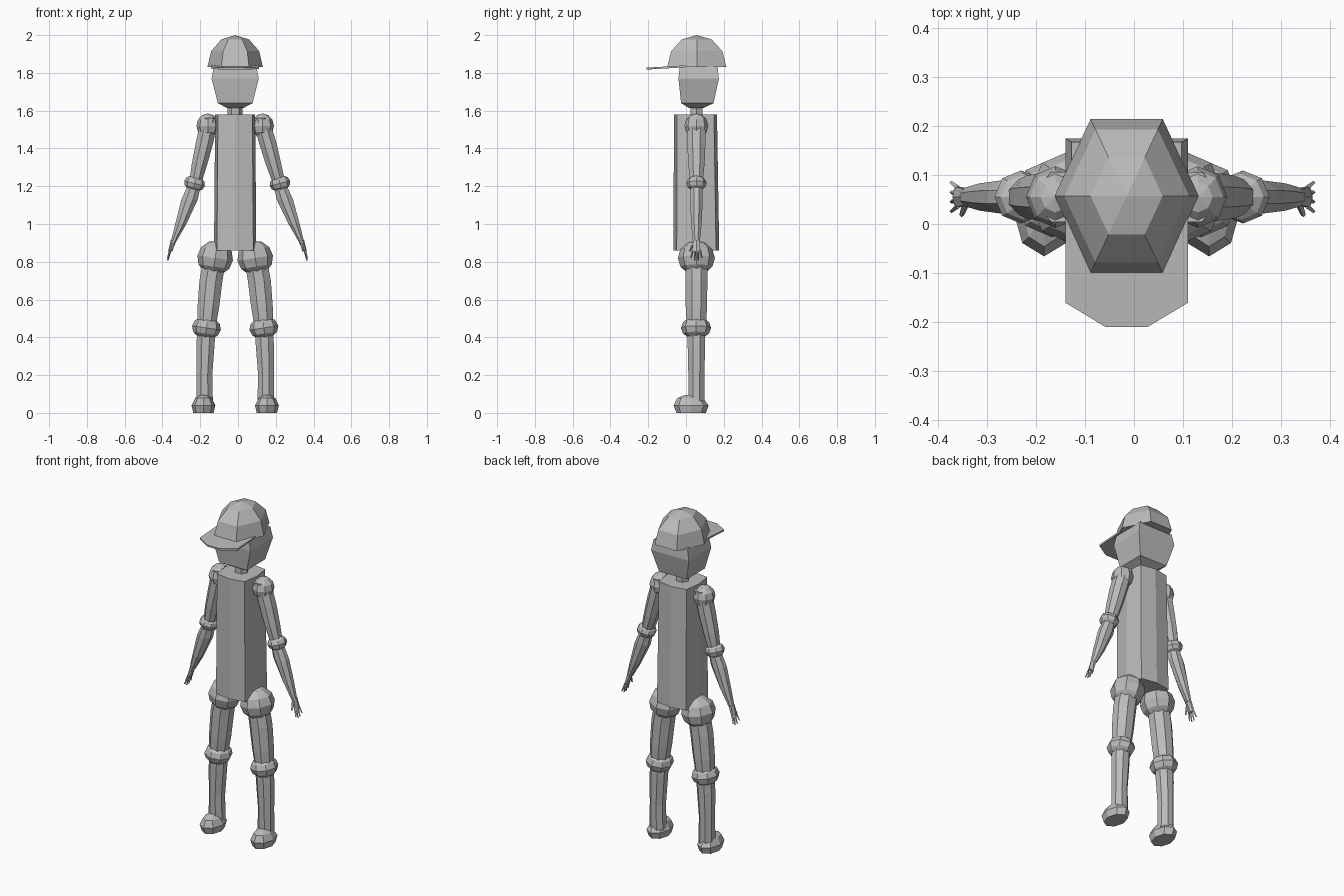
import bpy, bmesh
from math import sin, cos, pi
from mathutils import Matrix, Vector

cube = bpy.data.objects.get("Cube")
if cube:
    bpy.data.objects.remove(cube, do_unlink=True)

GREY = (0.5, 0.5, 0.5, 1)
mat = bpy.data.materials.new("plain_grey")
mat.use_nodes = True
mat.diffuse_color = GREY
mat.node_tree.nodes["Principled BSDF"].inputs["Base Color"].default_value = GREY

MID = -0.015   # centre line of the body
Y = 0.055      # depth of the body axis


def finish(name, bm):
    bmesh.ops.remove_doubles(bm, verts=bm.verts, dist=0.0005)
    bmesh.ops.recalc_face_normals(bm, faces=bm.faces)
    mesh = bpy.data.meshes.new(name)
    bm.to_mesh(mesh)
    bm.free()
    mesh.materials.append(mat)
    obj = bpy.data.objects.new(name, mesh)
    bpy.context.collection.objects.link(obj)
    return obj


def ngon(n, phase=0.0):
    return [(cos(2 * pi * (i + phase) / n), sin(2 * pi * (i + phase) / n)) for i in range(n)]


def loft(name, rings, outline):
    """Skin horizontal rings (x, y, z, rx, ry), closed at both ends."""
    bm = bmesh.new()
    n = len(outline)
    rows = [[bm.verts.new((x + u * rx, y + v * ry, z)) for u, v in outline]
            for x, y, z, rx, ry in rings]
    for a, b in zip(rows, rows[1:]):
        for i in range(n):
            j = (i + 1) % n
            bm.faces.new((a[i], a[j], b[j], b[i]))
    bm.faces.new(rows[0])
    bm.faces.new(rows[-1])
    return finish(name, bm)


def ball(name, centre, radii, tilt=0.0):
    bm = bmesh.new()
    bmesh.ops.create_uvsphere(bm, u_segments=8, v_segments=6, radius=1)
    bm.transform(Matrix.Translation(Vector(centre)) @ Matrix.Rotation(tilt, 4, 'Y')
                 @ Matrix.Diagonal((*radii, 1)))
    return finish(name, bm)


# Cap: six-sided half dome
steps = [i * pi / 6 for i in range(4)]
loft("cap_dome", [(MID, 0.057, 1.83 + 0.17 * sin(a), 0.147 * cos(a), 0.181 * cos(a))
                  for a in steps], ngon(6))

# Cap brim: thin sloping plate with clipped front corners
bm = bmesh.new()
half = [(0.125, 0.06), (0.125, -0.16), (0.042, -0.21)]
edge = half + [(-x, y) for x, y in reversed(half)]
bm.faces.new([bm.verts.new((MID + x, y, 1.835 + 0.06 * y)) for x, y in edge])
brim = finish("cap_brim", bm)
solid = brim.modifiers.new("thickness", 'SOLIDIFY')
solid.thickness = 0.01
solid.offset = 0

# Head: four-cornered block, widest at the temples
block = [(1, 1), (-1, 1), (-1, -1), (1, -1)]
loft("head", [(MID, 0.055, 1.615, 0.045, 0.04), (MID, 0.06, 1.64, 0.092, 0.086),
              (MID, 0.067, 1.77, 0.125, 0.107), (MID, 0.067, 1.835, 0.112, 0.1)], block)
loft("neck", [(MID, Y, 1.56, 0.04, 0.037), (MID, Y, 1.64, 0.04, 0.037)], ngon(6))

# Torso: long prism with shallow points at front and back
quarter = [(0, -1), (0.86, -0.86), (1, 0), (0.86, 0.86), (0, 1)]
section = quarter + [(-x, y) for x, y in reversed(quarter[1:-1])]
loft("torso", [(MID, 0.055, 0.86, 0.112, 0.121), (MID, 0.05, 1.58, 0.106, 0.114)], section)

# Limbs
for side, label in ((1, "left"), (-1, "right")):

    def at(d, centre=MID, s=side):
        return centre + s * d

    # Arm
    shoulder, elbow, wrist = at(0.145), at(0.226, -0.004), at(0.337, -0.003)
    ball(label + "_shoulder", (shoulder, Y, 1.52), (0.06, 0.063, 0.065))
    loft(label + "_upper_arm",
         [(elbow, Y, 1.2, 0.034, 0.034), (at(0.195, -0.008), Y, 1.32, 0.045, 0.047),
          (at(0.167, -0.01), Y, 1.43, 0.05, 0.052),
          (at(0.135), Y, 1.56, 0.048, 0.055)], ngon(8, 0.5))
    ball(label + "_elbow", (elbow, Y, 1.215), (0.056, 0.054, 0.042), -side * 0.25)
    loft(label + "_forearm",
         [(wrist, Y, 0.91, 0.016, 0.02), (at(0.3, -0.003), Y, 1.0, 0.032, 0.03),
          (at(0.252, -0.004), Y, 1.13, 0.047, 0.036),
          (elbow, Y, 1.21, 0.036, 0.034)], ngon(8, 0.5))

    # Hand with fanned fingers
    loft(label + "_palm",
         [(at(0.357, -0.003), Y, 0.855, 0.01, 0.024),
          (wrist, Y, 0.915, 0.016, 0.02)], ngon(6))
    for i in range(4):
        f = (i - 1.5) / 1.5
        loft(f"{label}_finger_{i + 1}",
             [(at(0.369, -0.003), Y + f * 0.029, 0.8 + abs(f) * 0.02, 0.004, 0.004),
              (at(0.355, -0.003), Y + f * 0.018, 0.865, 0.007, 0.006)], ngon(4))
    loft(label + "_thumb",
         [(at(0.348, -0.003), 0.018, 0.855, 0.005, 0.004),
          (at(0.339, -0.003), 0.042, 0.9, 0.008, 0.008)], ngon(4))

    # Leg
    hip, knee, ankle = at(0.106), at(0.152), at(0.162)
    ball(label + "_hip", (hip, Y, 0.82), (0.095, 0.098, 0.092), -side * 0.15)
    loft(label + "_thigh",
         [(knee, Y, 0.45, 0.053, 0.055), (at(0.142), Y, 0.56, 0.062, 0.061),
          (at(0.128), Y, 0.7, 0.066, 0.063), (hip, Y, 0.83, 0.064, 0.063)], ngon(8, 0.5))
    ball(label + "_knee", (knee, 0.053, 0.45), (0.077, 0.08, 0.06), -side * 0.15)
    loft(label + "_shin",
         [(ankle, Y, 0.05, 0.048, 0.045), (at(0.163), Y, 0.2, 0.045, 0.046),
          (at(0.157), Y, 0.36, 0.052, 0.05), (knee, Y, 0.45, 0.052, 0.05)], ngon(8, 0.5))

    # Foot: low rounded shoe with a flat sole
    foot = at(0.168)
    loft(label + "_foot",
         [(foot, 0.027, 0, 0.054, 0.078), (foot, 0.027, 0.04, 0.063, 0.093),
          (foot, 0.022, 0.078, 0.044, 0.068), (foot, 0.03, 0.095, 0.018, 0.035)], ngon(8))
